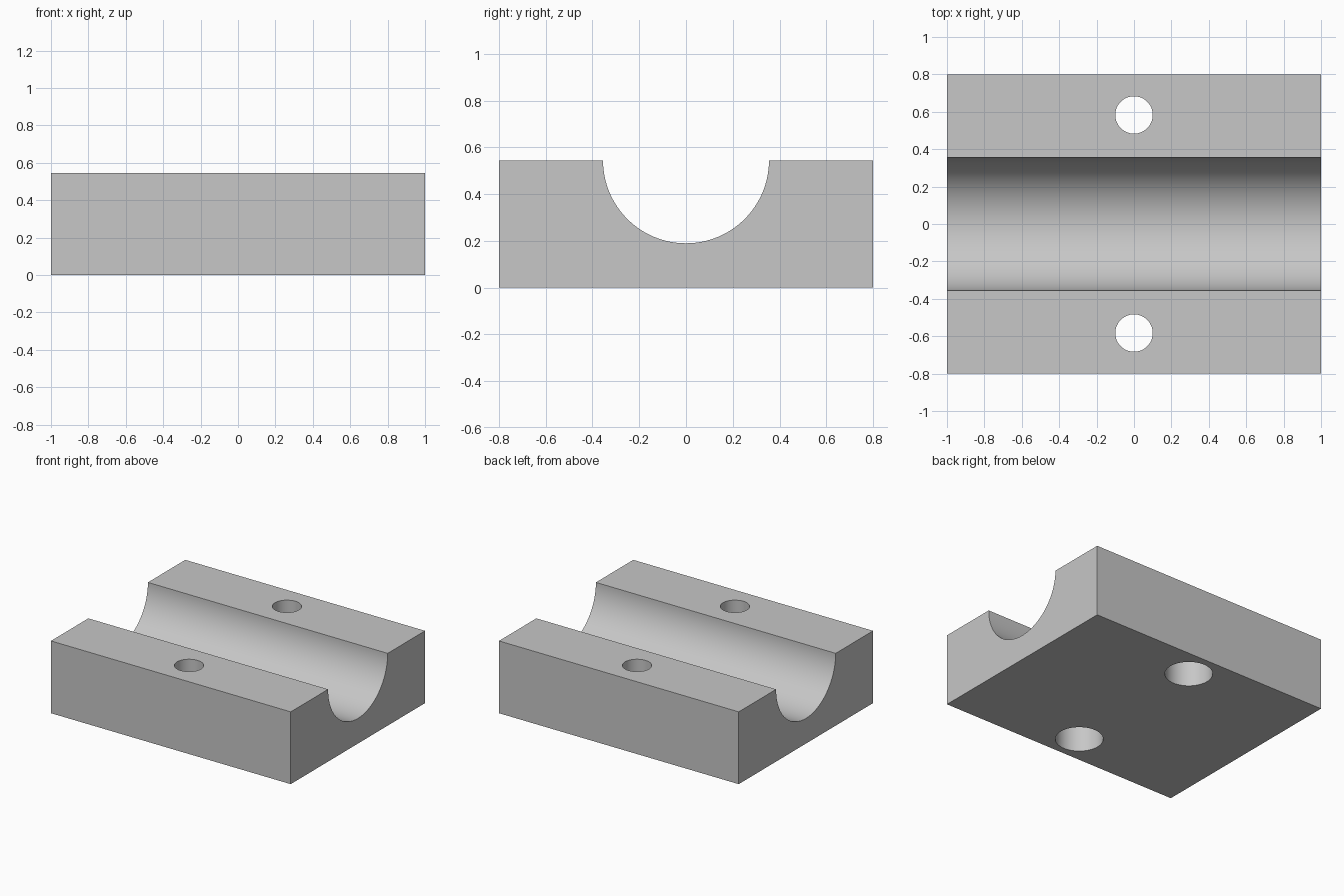
import bpy, bmesh, math

cube = bpy.data.objects.get("Cube")
if cube:
    bpy.data.objects.remove(cube, do_unlink=True)

LENGTH, WIDTH, HEIGHT = 2.0, 1.6, 0.545
GROOVE_R = 0.355
HOLE_Y, HOLE_R = 0.583, 0.1
BORE_R, BORE_DEPTH = 0.164, 0.3

grey = bpy.data.materials.new("light_grey")
grey.use_nodes = True
colour = (0.57, 0.57, 0.57, 1)
grey.diffuse_color = colour
grey.node_tree.nodes["Principled BSDF"].inputs["Base Color"].default_value = colour


def cutter(name, radius, y, z0, z1):
    bpy.ops.mesh.primitive_cylinder_add(
        vertices=64, radius=radius, depth=z1 - z0, location=(0, y, (z0 + z1) / 2))
    ob = bpy.context.object
    ob.name = name
    ob.hide_render = True
    ob.data.materials.append(grey)
    return ob


# Block with a half-round groove, extruded along x
half = WIDTH / 2
profile = [(-half, 0), (half, 0), (half, HEIGHT)]
steps = 64
for i in range(steps + 1):
    a = -math.pi * i / steps
    profile.append((GROOVE_R * math.cos(a), HEIGHT + GROOVE_R * math.sin(a)))
profile.append((-half, HEIGHT))

bm = bmesh.new()
face = bm.faces.new([bm.verts.new((-LENGTH / 2, y, z)) for y, z in profile])
ext = bmesh.ops.extrude_face_region(bm, geom=[face])
verts = [g for g in ext["geom"] if isinstance(g, bmesh.types.BMVert)]
bmesh.ops.translate(bm, verts=verts, vec=(LENGTH, 0, 0))
bmesh.ops.recalc_face_normals(bm, faces=bm.faces)
mesh = bpy.data.meshes.new("clamp_block")
bm.to_mesh(mesh)
bm.free()
block = bpy.data.objects.new("clamp_block", mesh)
bpy.context.collection.objects.link(block)
mesh.materials.append(grey)

# Screw holes, each widened from below by a counterbore
cutters = []
for side, label in ((-1, "front"), (1, "back")):
    y = side * HOLE_Y
    cutters.append(cutter(label + "_bore_cutter", BORE_R, y, -0.1, BORE_DEPTH))
    cutters.append(cutter(label + "_hole_cutter", HOLE_R, y, -0.2, HEIGHT + 0.1))

bpy.ops.object.select_all(action="DESELECT")
block.select_set(True)
bpy.context.view_layer.objects.active = block
for c in cutters:
    mod = block.modifiers.new(c.name, "BOOLEAN")
    mod.operation = "DIFFERENCE"
    mod.solver = "EXACT"
    mod.object = c
    bpy.ops.object.modifier_apply(modifier=mod.name)
for c in cutters:
    bpy.data.objects.remove(c, do_unlink=True)

bpy.ops.object.shade_smooth_by_angle(angle=math.radians(30))
